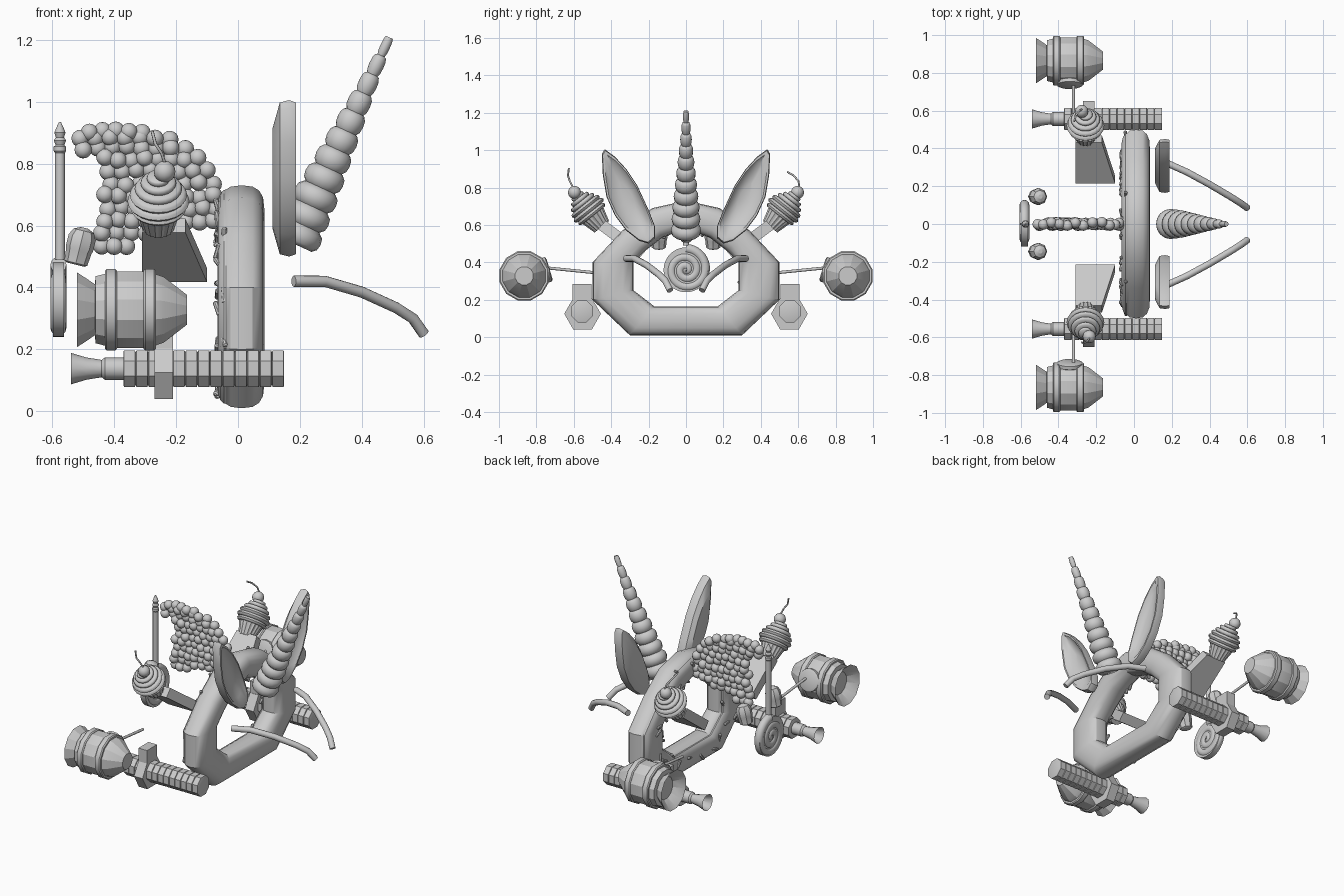
import bpy, bmesh, math, random
from math import cos, sin, pi, radians
from mathutils import Vector, Matrix

random.seed(4)
if "Cube" in bpy.data.objects:
    bpy.data.objects.remove(bpy.data.objects["Cube"])

grey = bpy.data.materials.new("plain grey")
grey.use_nodes = True
COLOUR = (0.6, 0.6, 0.6, 1)
grey.diffuse_color = COLOUR
grey.node_tree.nodes["Principled BSDF"].inputs["Base Color"].default_value = COLOUR


def finish(name, bm, angle=35):
    bmesh.ops.recalc_face_normals(bm, faces=bm.faces)
    mesh = bpy.data.meshes.new(name)
    bm.to_mesh(mesh)
    bm.free()
    mesh.shade_smooth()
    mesh.set_sharp_from_angle(angle=radians(angle))
    mesh.materials.append(grey)
    obj = bpy.data.objects.new(name, mesh)
    bpy.context.collection.objects.link(obj)
    return obj


def loft(name, rings, closed=False, angle=35):
    """Skin a list of equal rings; cap the ends unless the loft is closed."""
    bm = bmesh.new()
    rows = [[bm.verts.new(p) for p in ring] for ring in rings]
    n = len(rows[0])
    pairs = list(zip(rows, rows[1:])) + ([(rows[-1], rows[0])] if closed else [])
    for a, b in pairs:
        for i in range(n):
            j = (i + 1) % n
            bm.faces.new((a[i], a[j], b[j], b[i]))
    if not closed:
        bm.faces.new(rows[0])
        bm.faces.new(rows[-1])
    return finish(name, bm, angle)


def lathe(name, profile, n, origin, axis, turn=0.0, pleat=0.0, angle=35):
    """Spin (distance, radius) points about an axis."""
    rot = Vector(axis).to_track_quat('X', 'Z')
    rings = []
    for t, r in profile:
        ring = []
        for i in range(n):
            a = 2 * pi * i / n + turn
            q = max(r, 0.0005) * (1 - pleat * (i % 2))
            ring.append(Vector(origin) + rot @ Vector((t, q * cos(a), q * sin(a))))
        rings.append(ring)
    return loft(name, rings, angle=angle)


def bulges(start, steps, waist=0.82):
    """Profile of stacked round bulges from (length, radius) pairs."""
    out, t = [], start
    for length, r in steps:
        out += [(t + length * f, r * k) for f, k in
                ((0.02, waist), (0.2, 0.95), (0.5, 1), (0.8, 0.95), (0.98, waist))]
        t += length
    return out


def tube(name, points, radius, sides=4):
    curve = bpy.data.curves.new(name, 'CURVE')
    curve.dimensions = '3D'
    curve.bevel_depth = radius
    curve.bevel_resolution = sides
    curve.use_fill_caps = True
    spline = curve.splines.new('POLY')
    spline.points.add(len(points) - 1)
    for sp, p in zip(spline.points, points):
        sp.co = (*p, 1)
    curve.materials.append(grey)
    obj = bpy.data.objects.new(name, curve)
    bpy.context.collection.objects.link(obj)
    return obj


def balls(name, centres, radius):
    bm = bmesh.new()
    for c in centres:
        bmesh.ops.create_uvsphere(bm, u_segments=12, v_segments=8, radius=radius,
                                  matrix=Matrix.Translation(c))
    return finish(name, bm, 60)


# Ring body and the icing on its back
outer = [(0, .73), (.18, .69), (.34, .57), (.5, .4), (.5, .2), (.3, .01)]
inner = [(0, .58), (.13, .53), (.22, .46), (.28, .4), (.28, .25), (.17, .165)]


def both_sides(half):
    return half + [(-y, z) for y, z in reversed(half[1:])]


stations = [(Vector(o), Vector(i)) for o, i in zip(both_sides(outer), both_sides(inner))]


def ring_part(name, x, depth, width):
    rings = []
    for o, i in stations:
        ring = []
        for k in range(16):
            a = 2 * pi * k / 16
            c, s = cos(a), sin(a)
            u = math.copysign(abs(c) ** 0.75, c) * width
            p = (o + i) / 2 + (o - i) / 2 * u
            ring.append((x + depth * math.copysign(abs(s) ** 0.75, s), *p))
        rings.append(ring)
    return loft(name, rings, closed=True, angle=30)


ring_part("ring_body", .012, .073, 1)
ring_part("icing", -.025, .042, .85)

# Sprinkles scattered over the icing
for (o1, i1), (o2, i2) in zip(stations, stations[1:] + stations[:1]):
    for k in range(4):
        f = (k + .5) / 4
        w = random.choice((.15, .35, .6, .9))
        y, z = o1.lerp(o2, f).lerp(i1.lerp(i2, f), w)
        a = random.uniform(0, pi)
        x = -.066 if .3 < w < .7 else -.045
        lathe("sprinkle", [(-.028, .004), (-.023, .009), (.023, .009), (.028, .004)], 8,
              (x, y, z), (random.uniform(-.3, .3), cos(a), sin(a)))

# Horn of shrinking bulges
radii = [.08, .077, .073, .066, .059, .052, .045, .038, .031, .024, .016]
lathe("horn", bulges(0, [(.067, r) for r in radii], .78), 16, (.18, 0, .54), (.31, 0, .67), angle=60)

# Spiral sweet at the rear, with its stick
spiral = []
for k in range(91):
    a = 5 * pi * k / 90
    r = .113 * k / 90
    spiral.append((-.58, r * sin(a), .36 - r * cos(a)))
tube("spiral_sweet", spiral, .026)
lathe("sweet_core", [(-.018, .12), (.018, .12)], 32, (-.58, 0, .36), (1, 0, 0))
lathe("sweet_stick", [(0, .016), (.345, .016), (.35, .02), (.365, .02), (.37, .014), (.385, .02),
                      (.395, .013), (.41, .018), (.425, .012), (.445, .003)],
      12, (-.575, 0, .49), (0, 0, 1))

# Dorsal fin packed with balls, as rows of (height, rear, front)
rows = [(.535, -.44, -.36), (.575, -.44, -.2), (.615, -.43, -.08), (.655, -.42, -.07),
        (.695, -.43, -.08), (.735, -.41, -.08), (.775, -.42, -.1), (.815, -.43, -.13),
        (.85, -.5, -.17), (.88, -.51, -.22), (.905, -.48, -.31)]
centres = []
for k, (z, rear, front) in enumerate(rows):
    count = round((front - rear) / .045)
    for i in range(count + 1):
        x = rear + (front - rear) * i / count
        centres.append((x, random.uniform(-.01, .01), z + random.uniform(-.006, .006)))
balls("fin_balls", centres, .028)

ear_outline = [(.2, .5), (.165, .53), (.165, .59), (.2, .68), (.26, .81), (.32, .9), (.38, .965),
               (.435, 1.005), (.45, .98), (.445, .87), (.425, .75), (.38, .65), (.32, .57), (.25, .515)]
groove_profile = []
for k in range(13):
    x = -.37 + .04 * k
    groove_profile += [(x, .058), (x + .002, .064), (x + .037, .064), (x + .039, .058)]

for s, side in ((1, "left"), (-1, "right")):
    # Hollowed leaf-shaped ear
    mid = Vector((.31, .75))
    rings = []
    for x, k in ((.112, .65), (.135, .97), (.165, 1), (.187, .97), (.187, .88), (.165, .7), (.15, .3)):
        ring = [mid + (Vector(p) - mid) * k for p in ear_outline]
        rings.append([(x, s * p.x, p.y) for p in ring])
    loft(side + "_ear", rings)

    # Curved feeler reaching forward
    path = [(.18, .32, .42), (.28, .275, .42), (.4, .21, .385), (.51, .145, .335), (.565, .11, .3), (.6, .085, .25)]
    tube(side + "_feeler", [(x, s * y, z) for x, y, z in path], .018)

    # Barrel engine with hollow bell and bands
    hub = (0, s * .865, .328)
    lathe(side + "_barrel", [(-.46, 0), (-.465, .07), (-.515, .118), (-.52, .125), (-.49, .105), (-.462, .085),
                             (-.46, .112), (-.4, .128), (-.29, .128), (-.24, .11), (-.165, .05)],
          12, hub, (1, 0, 0), pi / 12, angle=20)
    for x in (-.43, -.305):
        lathe(side + "_barrel_band", [(x, .11), (x, .13), (x + .006, .136), (x + .034, .136), (x + .04, .13),
                                      (x + .04, .11)], 12, hub, (1, 0, 0), pi / 12)
    lathe(side + "_barrel_mount", [(-.016, .055), (-.01, .068), (.008, .068), (.016, .055)], 16,
          (-.34, s * .745, .36), (0, s, -.3))
    tube(side + "_barrel_rod", [(-.32, s * .49, .345), (-.32, s * .74, .37)], .008)

    # Ribbed thruster with nozzle and clamp
    hub = (0, s * .556, .138)
    lathe(side + "_thruster", groove_profile, 8, hub, (1, 0, 0), pi / 8, angle=20)
    lathe(side + "_nozzle", [(-.45, 0), (-.46, .025), (-.535, .046), (-.54, .051), (-.49, .036), (-.44, .028),
                             (-.43, .036), (-.37, .036)], 12, hub, (1, 0, 0))
    lathe(side + "_clamp", [(-.27, .098), (-.21, .098)], 6, (0, s * .553, .125), (1, 0, 0))
    bm = bmesh.new()
    bmesh.ops.create_cube(bm, matrix=Matrix.Translation((-.24, s * .556, .24))
                          @ Matrix.Diagonal((.06, .1, .09, 1)))
    finish(side + "_clamp_block", bm)

    # Tapered pylon carrying the cupcake
    thick = Vector((0, -.66 * s, .75)) * .03
    root = [Vector((x, s * .235, .44)) for x in (-.31, -.1)]
    tip = [Vector((x, s * .45, .6)) for x in (-.31, -.17)]
    loft(side + "_pylon", [[a - thick, b - thick, b + thick, a + thick] for a, b in (root, tip)])

    # Cupcake with pleated case, piped topping, cherry and stalk
    base, axis = Vector((-.257, s * .45, .59)), Vector((0, s * .62, .78)).normalized()
    lathe(side + "_cupcake_case", [(0, .05), (.085, .075)], 36, base, axis, pleat=.07, angle=10)
    lathe(side + "_cupcake_topping",
          bulges(.075, [(.025, .09), (.027, .1), (.026, .093), (.024, .077), (.022, .058), (.018, .038)], .9),
          20, base, axis, angle=60)
    cherry = base + axis * .235 + Vector((-.02 * s, 0, 0))
    balls(side + "_cherry", [cherry], .035)
    stalk = [(0, .01, .03), (-.01, .005, .06), (-.03, -.02, .09), (-.04, -.055, .11)]
    if s < 0:
        stalk = [(0, -.01, .03), (-.01, -.025, .06), (-.03, -.035, .09), (-.04, -.03, .13)]
    tube(side + "_cherry_stalk", [cherry + Vector(p) for p in stalk], .005, 2)

    # Pleated soft puff beside the fin
    lathe(side + "_puff", [(0, .03), (.005, .038), (.045, .042), (.055, .045), (.09, .045), (.112, .034), (.122, .012)],
          16, (-.525, s * .145, .474), (.25, 0, 1), pleat=.08, angle=25)
